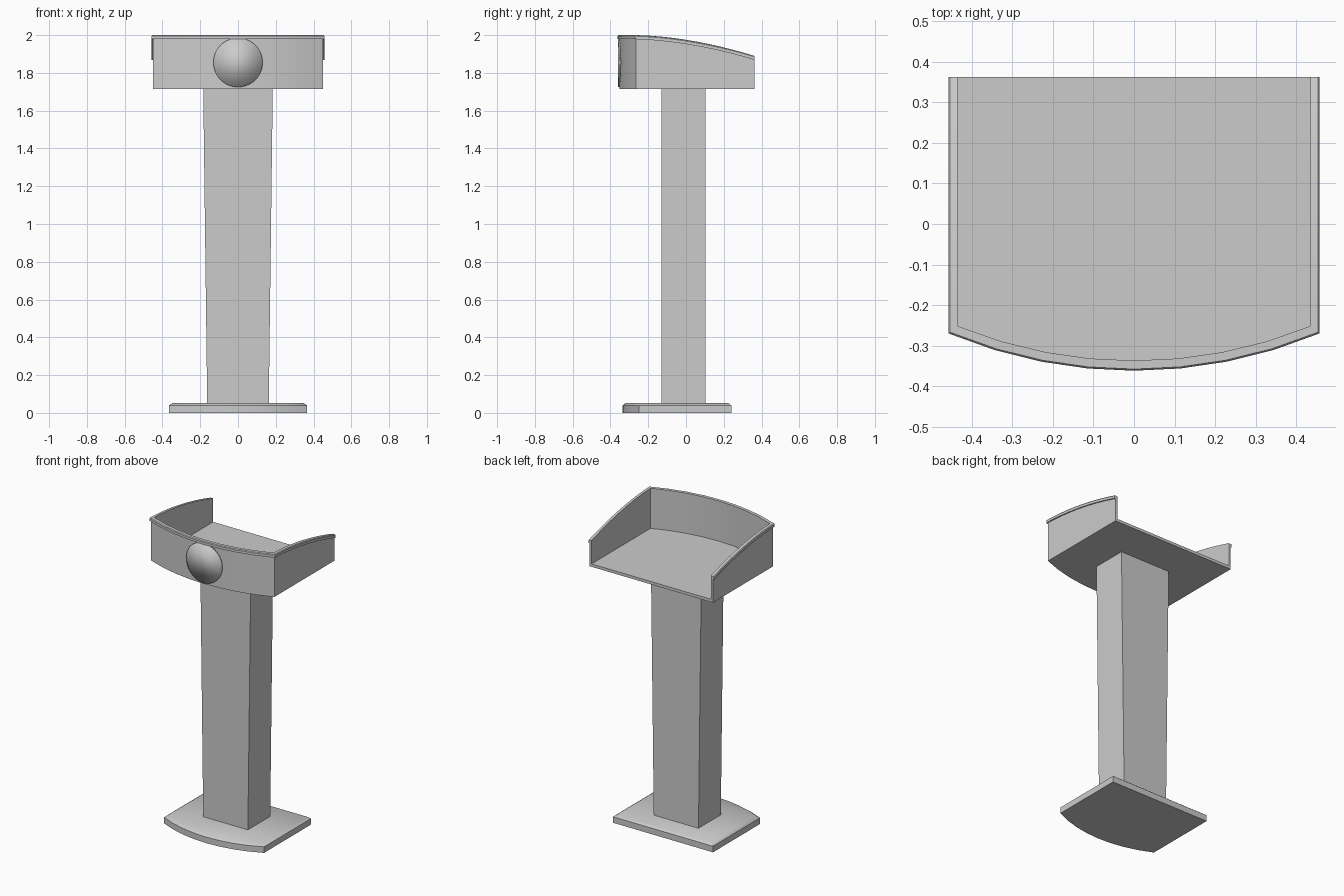
import bpy, bmesh, math

cube = bpy.data.objects.get("Cube")
if cube:
    bpy.data.objects.remove(cube, do_unlink=True)

# Single grey finish
grey = bpy.data.materials.new("plain grey")
grey.use_nodes = True
colour = (0.6, 0.6, 0.6, 1)
grey.diffuse_color = colour
grey.node_tree.nodes["Principled BSDF"].inputs["Base Color"].default_value = colour


def finish(name, bm, smooth=None):
    bmesh.ops.recalc_face_normals(bm, faces=bm.faces)
    mesh = bpy.data.meshes.new(name)
    bm.to_mesh(mesh)
    bm.free()
    mesh.materials.append(grey)
    obj = bpy.data.objects.new(name, mesh)
    bpy.context.collection.objects.link(obj)
    if smooth:
        bpy.ops.object.select_all(action='DESELECT')
        bpy.context.view_layer.objects.active = obj
        obj.select_set(True)
        bpy.ops.object.shade_smooth_by_angle(angle=math.radians(smooth))
    return obj


def bow_y(x, half, side, mid):
    """Depth of the circular bow that spans +-half and reaches mid."""
    sag = side - mid
    radius = (half * half + sag * sag) / (2 * sag)
    return mid + radius - math.sqrt(radius * radius - x * x)


def outline(half, side, mid, back, side_steps, bow_steps=8):
    """Open U path: back right, along the bow, to back left."""
    flank = [back + (side - back) * i / side_steps for i in range(side_steps)]
    bow = [half * (2 * i / bow_steps - 1) for i in range(bow_steps + 1)]
    return ([(-half, y) for y in flank]
            + [(x, bow_y(x, half, side, mid)) for x in bow]
            + [(half, y) for y in reversed(flank)])


def ring(bm, points, heights):
    return [bm.verts.new((x, y, z)) for (x, y), z in zip(points, heights)]


def skin(bm, a, b, closed):
    for i in range(len(a) if closed else len(a) - 1):
        j = (i + 1) % len(a)
        bm.faces.new((a[i], a[j], b[j], b[i]))


# Foot plate with a bowed front and chamfered top edge
bm = bmesh.new()
full = outline(0.365, -0.25, -0.335, 0.24, 1)
inset = outline(0.348, -0.238, -0.32, 0.225, 1)
layers = [ring(bm, p, [z] * len(p)) for p, z in ((full, 0), (full, 0.04), (inset, 0.052))]
for low, high in zip(layers, layers[1:]):
    skin(bm, low, high, True)
bm.faces.new(layers[0])
bm.faces.new(layers[-1])
finish("foot_plate", bm, 40)

# Column, widening towards the top
bm = bmesh.new()
ends = []
for half, z in ((0.163, 0.05), (0.184, 1.716)):
    corners = [(-half, -0.13), (half, -0.13), (half, 0.103), (-half, 0.103)]
    ends.append(ring(bm, corners, [z] * 4))
    bm.faces.new(ends[-1])
skin(bm, ends[0], ends[1], True)
finish("column", bm)

# Open-backed tray: walls with an overhanging rim that falls away to the back
BACK, BASE, FLOOR = 0.363, 1.716, 1.735
wall_path = outline(0.45, -0.264, -0.353, BACK, 10)
rim_path = outline(0.458, -0.27, -0.362, BACK, 10)
rim_top_path = outline(0.454, -0.267, -0.358, BACK, 10)
inner_path = outline(0.435, -0.252, -0.337, BACK, 10)
top = [2 - 0.11 * (max(0, y + 0.3) / 0.663) ** 1.8 for x, y in rim_path]


def drop(depth):
    return [z - depth for z in top]


bm = bmesh.new()
level = [1] * len(top)
section = [
    ring(bm, wall_path, [BASE for _ in level]),
    ring(bm, wall_path, drop(0.021)),
    ring(bm, rim_path, drop(0.021)),
    ring(bm, rim_path, drop(0.005)),
    ring(bm, rim_top_path, drop(0)),
    ring(bm, inner_path, drop(0)),
    ring(bm, inner_path, [FLOOR for _ in level]),
]
for a, b in zip(section, section[1:]):
    skin(bm, a, b, False)
bm.faces.new(section[0])
bm.faces.new(section[-1])
for end in (0, -1):
    bm.faces.new([s[end] for s in section])
bm.faces.new((section[0][0], section[0][-1], section[-1][-1], section[-1][0]))
finish("tray", bm, 20)

# Thin round plate that follows the bowed front
bm = bmesh.new()
RADIUS, MIDDLE, COLUMNS = 0.13, 1.855, 24
upper, lower = [], []
for i in range(COLUMNS + 1):
    a = math.pi * i / COLUMNS
    x, h = -RADIUS * math.cos(a), RADIUS * math.sin(a)
    y = bow_y(x, 0.45, -0.264, -0.353) - 0.0035
    upper.append(bm.verts.new((x, y, MIDDLE + h)))
    lower.append(bm.verts.new((x, y, MIDDLE - h)))
skin(bm, lower, upper, False)
bmesh.ops.remove_doubles(bm, verts=bm.verts, dist=0.0001)
plate = finish("round_plate", bm, 30)
solid = plate.modifiers.new("thickness", 'SOLIDIFY')
solid.thickness = 0.008
solid.offset = 0
